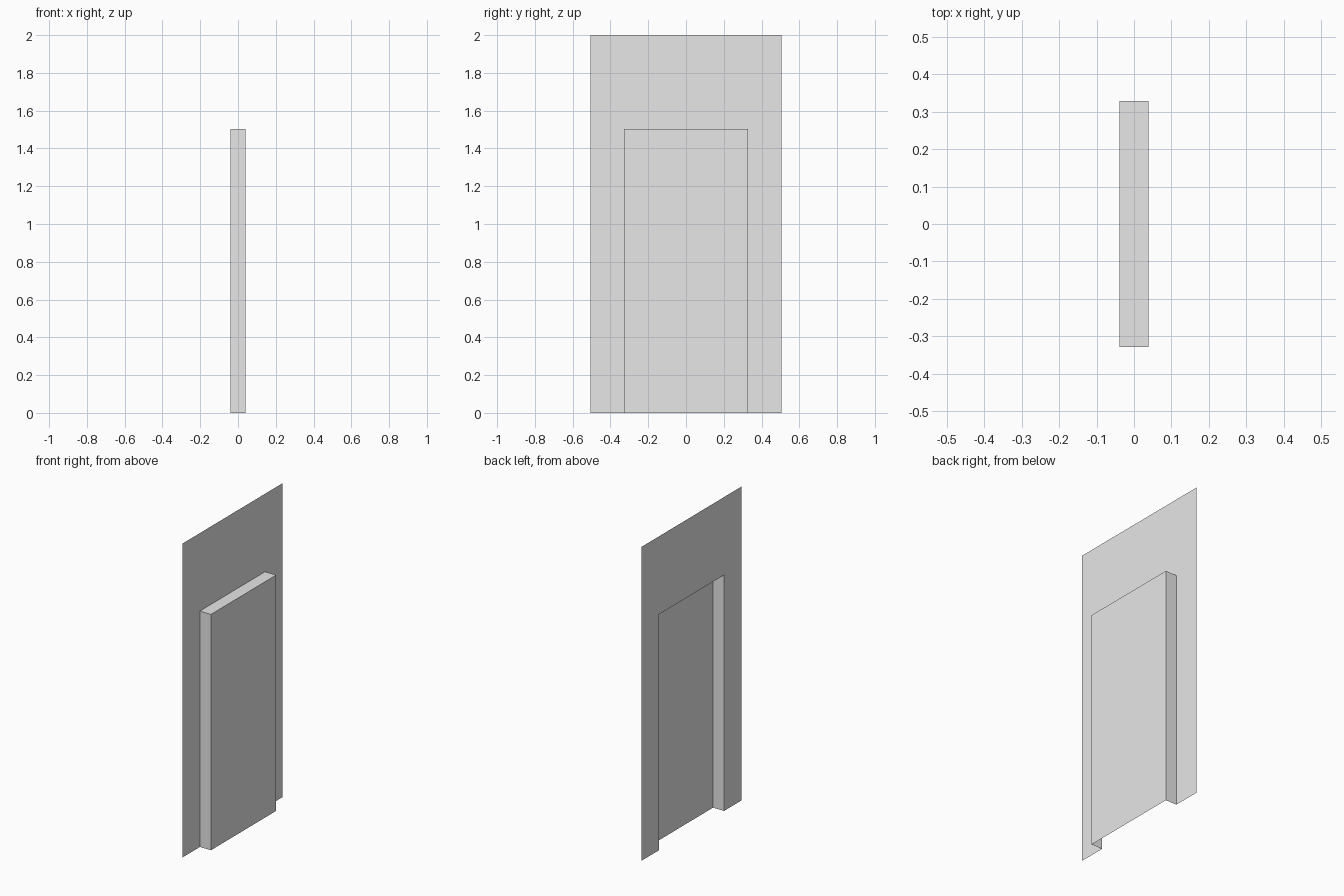
import bpy

HALF_DEPTH = 0.039            # wall plane at -x, door panel at +x
WALL_W, WALL_H = 0.505, 2.0   # half width, height
DOOR_W, DOOR_H = 0.328, 1.503

cube = bpy.data.objects.get("Cube")
if cube:
    bpy.data.objects.remove(cube, do_unlink=True)

# Single plain grey
grey = bpy.data.materials.new("plain_grey")
grey.use_nodes = True
colour = (0.8, 0.8, 0.8, 1.0)
grey.diffuse_color = colour
grey.node_tree.nodes["Principled BSDF"].inputs["Base Color"].default_value = colour


def arch(w, h, x):
    """Outline from one foot, over the top, to the other foot."""
    return [(x, -w, 0), (x, -w, h), (x, w, h), (x, w, 0)]


def add_part(name, verts, faces):
    mesh = bpy.data.meshes.new(name)
    mesh.from_pydata(verts, [], faces)
    mesh.materials.append(grey)
    obj = bpy.data.objects.new(name, mesh)
    bpy.context.collection.objects.link(obj)
    return obj


outer = arch(WALL_W, WALL_H, -HALF_DEPTH)
opening = arch(DOOR_W, DOOR_H, -HALF_DEPTH)
front = arch(DOOR_W, DOOR_H, HALF_DEPTH)

# Thin wall sheet with the doorway left open, facing +x
add_part("wall", outer + opening, [(3, 2, 1, 0, 4, 5, 6, 7)])

# Jambs and head joining the wall to the door, open at the floor
add_part("door_surround", opening + front,
         [(i, i + 4, i + 5, i + 1) for i in range(3)])

# Flat door panel
add_part("door_panel", front, [(3, 2, 1, 0)])
